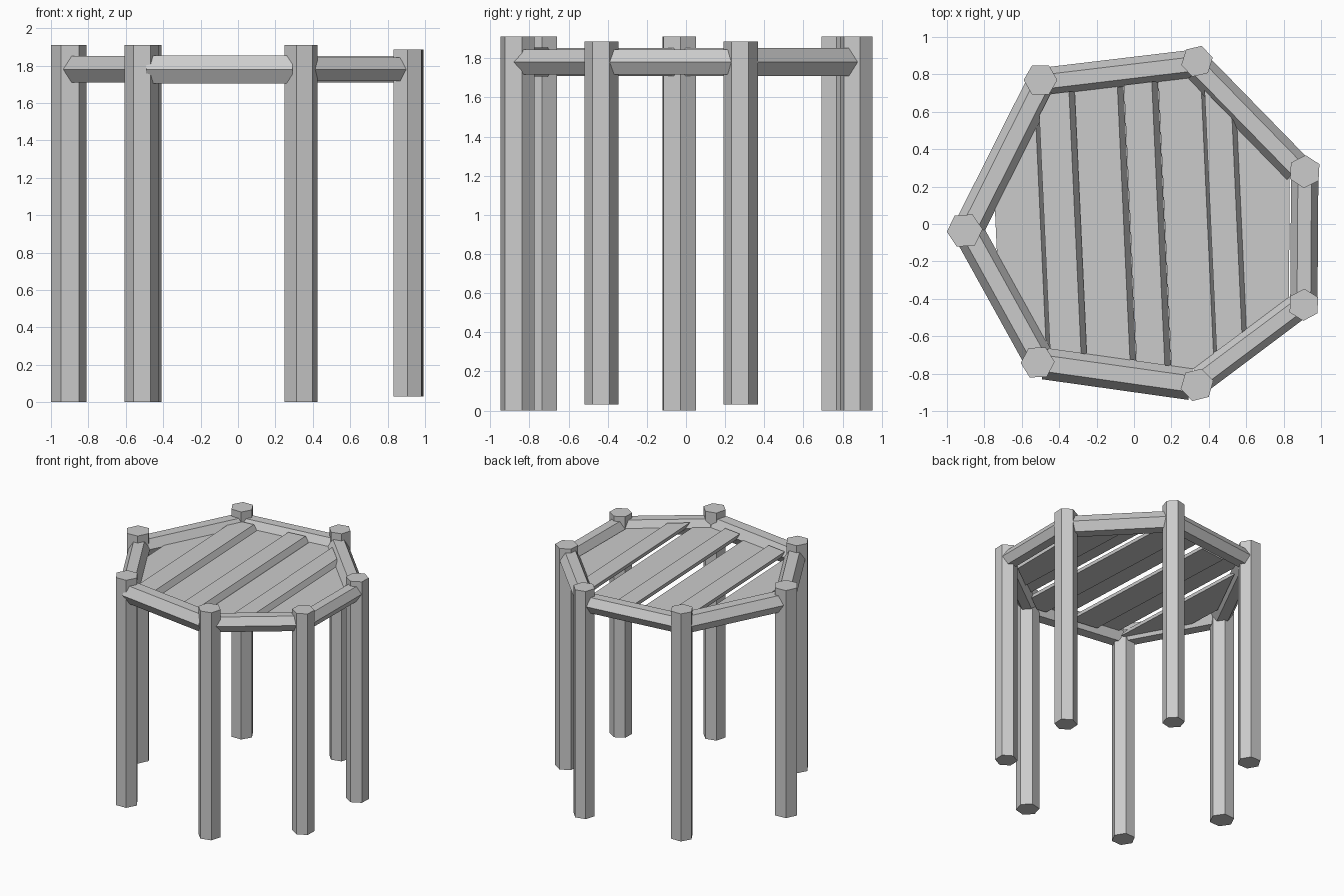
import bpy, bmesh, math
from mathutils import Vector

if "Cube" in bpy.data.objects:
    bpy.data.objects.remove(bpy.data.objects["Cube"])

grey = bpy.data.materials.new("plain grey")
grey.diffuse_color = (0.6, 0.6, 0.6, 1)
grey.use_nodes = True
grey.node_tree.nodes["Principled BSDF"].inputs["Base Color"].default_value = grey.diffuse_color


def finish(name, bm):
    bmesh.ops.recalc_face_normals(bm, faces=bm.faces)
    mesh = bpy.data.meshes.new(name)
    bm.to_mesh(mesh)
    bm.free()
    mesh.materials.append(grey)
    obj = bpy.data.objects.new(name, mesh)
    bpy.context.collection.objects.link(obj)


def prism(bm, ring, offset):
    """Closed prism from a ring of points swept along an offset."""
    a = [bm.verts.new(p) for p in ring]
    b = [bm.verts.new(p + offset) for p in ring]
    n = len(a)
    bm.faces.new(a)
    bm.faces.new(b[::-1])
    for i in range(n):
        bm.faces.new((a[i], b[i], b[(i + 1) % n], a[(i + 1) % n]))


# legs: x, y, radius, hexagon turn in degrees, bottom, top (anticlockwise from right)
legs = [
    (0.913, 0.280, 0.088, 27, 0.03, 1.885),
    (0.337, 0.870, 0.086, 13, 0.0, 1.91),
    (-0.500, 0.770, 0.090, 0, 0.0, 1.91),
    (-0.905, -0.035, 0.096, 4, 0.0, 1.91),
    (-0.515, -0.740, 0.091, 2, 0.0, 1.91),
    (0.337, -0.860, 0.090, 14, 0.0, 1.91),
    (0.908, -0.432, 0.086, 28, 0.03, 1.885),
]
for i, (x, y, r, turn, z0, z1) in enumerate(legs):
    bm = bmesh.new()
    ring = [Vector((x + r * math.cos(math.radians(turn + 60 * k)),
                    y + r * math.sin(math.radians(turn + 60 * k)), z0)) for k in range(6)]
    prism(bm, ring, Vector((0, 0, z1 - z0)))
    finish(f"leg_{i + 1}", bm)

# hexagonal rails joining neighbouring legs: radius and inward shift
RAIL_Z = 1.78
rails = [(0.082, 0.02), (0.076, 0.012), (0.082, 0.015), (0.082, 0.015),
         (0.086, 0.0), (0.073, 0.012), (0.073, 0.0)]
edges = []
for i, (r, shift) in enumerate(rails):
    p = Vector((legs[i][0], legs[i][1], RAIL_Z))
    q = Vector((legs[(i + 1) % 7][0], legs[(i + 1) % 7][1], RAIL_Z))
    d = (q - p).normalized()
    out = Vector((d.y, -d.x, 0))
    edges.append((p, out))
    start, end = p + d * 0.035 - out * shift, q - d * 0.035 - out * shift
    ring = [start + r * (out * math.cos(k * math.pi / 3)
            + Vector((0, 0, math.sin(k * math.pi / 3)))) for k in range(6)]
    bm = bmesh.new()
    prism(bm, ring, end - start)
    finish(f"rail_{i + 1}", bm)

# top boards: left and right edge of the upper face, alternately low and raised,
# each leaning so the right side slopes outward
boards = [(-0.74, -0.50), (-0.48, -0.315), (-0.285, -0.055), (-0.02, 0.13),
          (0.165, 0.393), (0.41, 0.55), (0.575, 0.845)]
for i, (x0, x1) in enumerate(boards):
    z0, z1 = (1.77, 1.828) if i % 2 else (1.73, 1.787)
    lean = 0.015 if i == 6 else 0.033
    left = 0.0 if i == 0 else lean
    prof = [(x0, z1), (x1, z1), (x1 + lean, z0), (x0 + left, z0)]
    bm = bmesh.new()
    prism(bm, [Vector((x + 0.046, -1, z)) for x, z in prof], Vector((-0.092, 2, 0)))
    # trim the ends to the seven-sided frame
    for p, out in edges:
        cut = bmesh.ops.bisect_plane(bm, geom=bm.verts[:] + bm.edges[:] + bm.faces[:],
                                     plane_co=p - out * 0.08, plane_no=out, clear_outer=True)
        rim = [e for e in cut["geom_cut"] if isinstance(e, bmesh.types.BMEdge)]
        if rim:
            bmesh.ops.holes_fill(bm, edges=rim, sides=0)
    finish(f"top_board_{i + 1}", bm)
